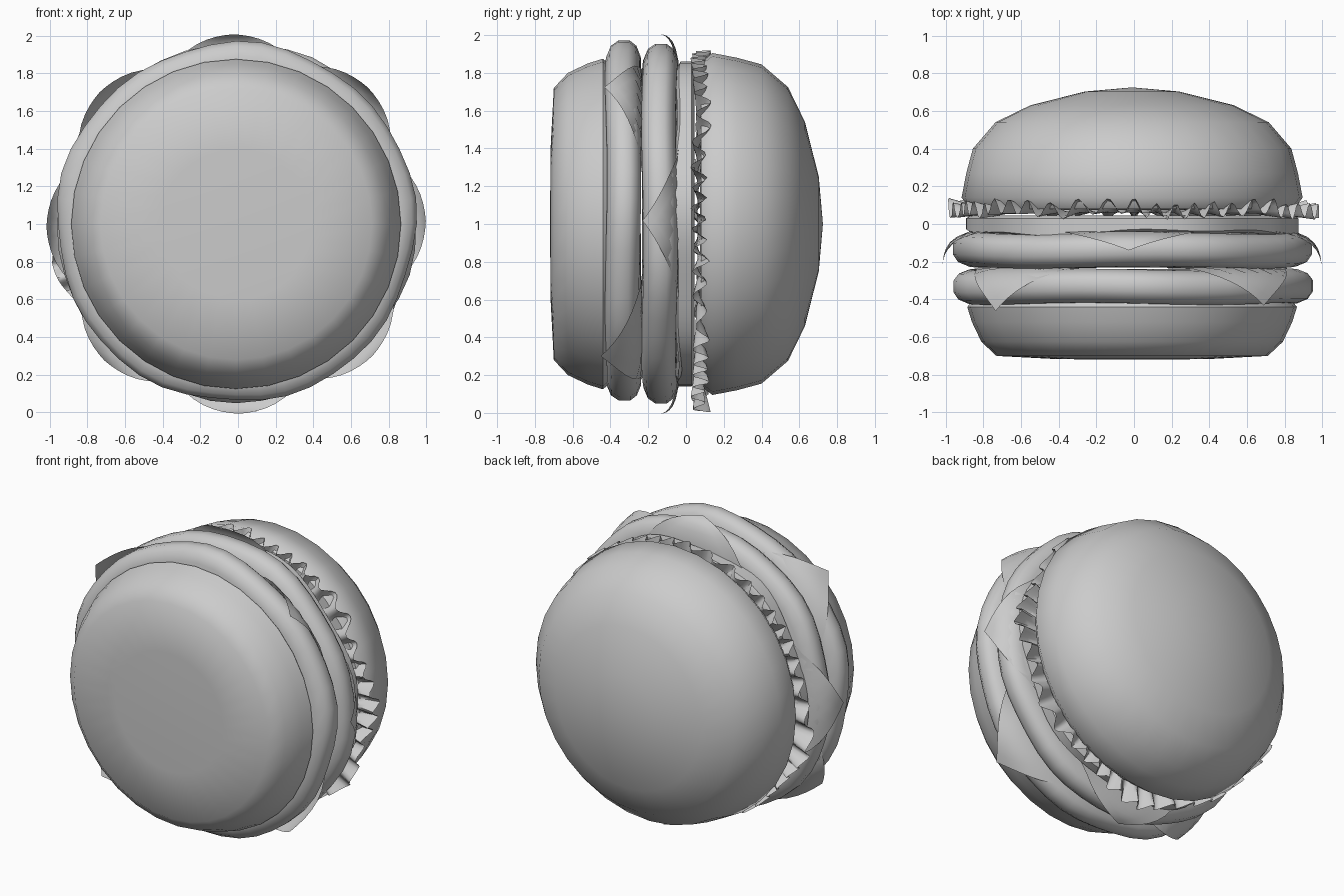
import bpy, bmesh, math, random

if "Cube" in bpy.data.objects:
    bpy.data.objects.remove(bpy.data.objects["Cube"])

random.seed(4)
CX, CZ = -0.01, 1.0
TAU = 2 * math.pi


def ring_point(r, a, y):
    return (CX + r * math.cos(a), y, CZ + r * math.sin(a))


def finish(bm, name, angle=50, normals=True):
    if normals:
        bmesh.ops.recalc_face_normals(bm, faces=bm.faces[:])
    me = bpy.data.meshes.new(name)
    bm.to_mesh(me)
    bm.free()
    ob = bpy.data.objects.new(name, me)
    bpy.context.collection.objects.link(ob)
    bpy.ops.object.select_all(action='DESELECT')
    ob.select_set(True)
    bpy.context.view_layer.objects.active = ob
    bpy.ops.object.shade_smooth_by_angle(angle=math.radians(angle))
    return ob


def lathe(name, profile, segs, wobble=lambda a, r, y: (r, y), caps=True, angle=50):
    """Spin an (r, y) profile around the y axis; the ends close to a fan."""
    bm = bmesh.new()
    rows = []
    for r, y in profile:
        rows.append([bm.verts.new(ring_point(*(lambda q: (q[0], TAU * i / segs, q[1]))(
            wobble(TAU * i / segs, r, y)))) for i in range(segs)])
    for lo, hi in zip(rows, rows[1:]):
        for i in range(segs):
            j = (i + 1) % segs
            bm.faces.new((lo[i], lo[j], hi[j], hi[i]))
    if caps:
        for row, (r, y) in ((rows[0], profile[0]), (rows[-1], profile[-1])):
            c = bm.verts.new(ring_point(0, 0, y + caps[0 if row is rows[0] else 1]))
            for i in range(segs):
                bm.faces.new((row[i], row[(i + 1) % segs], c))
    return finish(bm, name, angle, normals=bool(caps))


# Buns: flat one at the front, domed one at the back
lathe("bottom_bun", [(0.4, -0.717), (0.72, -0.70), (0.80, -0.625), (0.85, -0.52),
                     (0.875, -0.44), (0.85, -0.41)], 32, caps=(-0.003, 0))
lathe("top_bun", [(0.6, 0.075), (0.86, 0.08), (0.905, 0.14), (0.88, 0.27), (0.845, 0.40),
                  (0.725, 0.54), (0.54, 0.63), (0.25, 0.703)], 32, caps=(0, 0.022))


# Two patties with slightly irregular rims
def patty(name, y0, phase):
    def wob(a, r, y):
        k = 1 + 0.008 * math.sin(5 * a + phase) + 0.006 * math.sin(9 * a + 2 * phase)
        return r * k + 0.008 * math.sin(a), y + 0.006 * math.sin(4 * a + phase) * (r > 0.8)
    lathe(name, [(0.6, y0), (0.87, y0 + 0.002), (0.925, y0 + 0.025), (0.952, y0 + 0.065),
                 (0.952, y0 + 0.125), (0.925, y0 + 0.16), (0.87, y0 + 0.182),
                 (0.6, y0 + 0.185)], 44, wob, caps=(0, 0))


patty("front_patty", -0.425, 0.4)
patty("back_patty", -0.232, 2.1)


# Square cheese slices whose corners drape over the patties
def cheese(name, y0, turn, drops):
    bm = bmesh.new()
    n, half = 24, 1.15 / math.sqrt(2)
    grid = []
    for i in range(n + 1):
        row = []
        for j in range(n + 1):
            u, v = (2 * i / n - 1) * half, (2 * j / n - 1) * half
            rho, a = math.hypot(u, v), math.atan2(v, u)
            t = max(0.0, rho - 0.87)
            corner = int((a % TAU) // (math.pi / 2))
            r = min(rho, 0.87) + 0.14 * (1 - math.exp(-t / 0.075))
            row.append(bm.verts.new(ring_point(r, a + turn, y0 - drops[corner] * t / 0.28)))
        grid.append(row)
    for i in range(n):
        for j in range(n):
            bm.faces.new((grid[i][j], grid[i + 1][j], grid[i + 1][j + 1], grid[i][j + 1]))
    return finish(bm, name, 60)


cheese("front_cheese", -0.232, math.radians(1), [0.2, 0.23, 0.2, 0.22])
cheese("back_cheese", -0.04, math.radians(-44), [0.19, 0.1, 0.18, 0.1])


# Wavy tomato layer
def tomato_wave(a, r, y):
    w = 0.5 + 0.3 * math.sin(3 * a + 1.2) + 0.2 * math.sin(7 * a)
    if y < 0:
        y -= 0.045 * w
    return r * (1 + 0.025 * math.sin(6 * a + 0.7)), y


lathe("tomato_layer", [(0.6, -0.035), (0.84, -0.035), (0.865, -0.02), (0.865, 0.03),
                       (0.84, 0.045), (0.6, 0.045)], 72, tomato_wave, caps=(0, 0))


# Ruffled lettuce, spilling out further at a few places
spills = [(0, 0.09, 0.2), (193, 0.08, 0.25), (275, 0.085, 0.25), (325, 0.06, 0.25), (150, 0.02, 0.3)]
segs = 300
jit = [random.uniform(-1, 1) for _ in range(60)]


def ruffle(a, r, y):
    e = max(0.0, (r - 0.72) / 0.2)
    out = 0.0
    for deg, amt, width in spills:
        d = (a - math.radians(deg) + math.pi) % TAU - math.pi
        out += amt * math.exp(-(d / width) ** 2)
    k = a / TAU * 60
    i, f = int(k) % 60, k % 1
    noise = jit[i] * (1 - f) + jit[(i + 1) % 60] * f
    wave = math.sin(44 * a + 2.2 * math.sin(5 * a))
    return (r + e * (out + 0.012 * noise - 0.012),
            y + e * (0.042 * wave + 0.02 * noise))


lathe("lettuce", [(0.72, 0.062), (0.78, 0.065), (0.83, 0.07), (0.87, 0.075), (0.9, 0.078),
                  (0.92, 0.08)], segs, ruffle, caps=False, angle=60)
